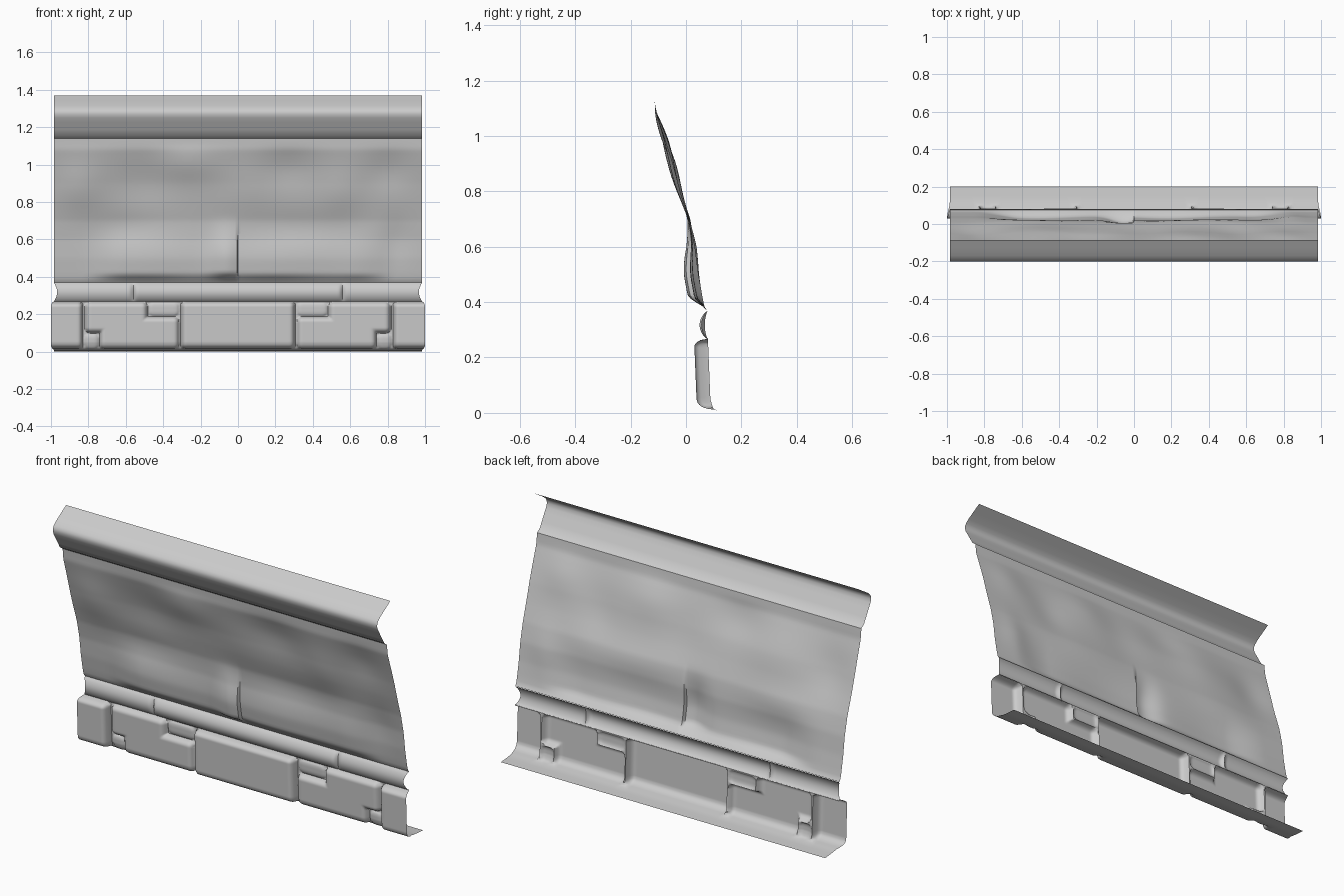
import bpy, bmesh
from math import exp, sqrt, sin, pi

if "Cube" in bpy.data.objects:
    bpy.data.objects.remove(bpy.data.objects["Cube"])

W = 0.985  # half width of the wall section


def lerp(table, t):
    """Piecewise linear lookup in a list of (t, value)."""
    if t <= table[0][0]:
        return table[0][1]
    for (a, va), (b, vb) in zip(table, table[1:]):
        if t <= b:
            return va + (vb - va) * (t - a) / (b - a)
    return table[-1][1]


def sheet(name, xs, rows, point):
    """Open grid surface facing the front; point(x, row) gives a position."""
    bm = bmesh.new()
    grid = [[bm.verts.new(point(x, r)) for x in xs] for r in rows]
    for lo, hi in zip(grid, grid[1:]):
        for i in range(len(xs) - 1):
            bm.faces.new((lo[i], lo[i + 1], hi[i + 1], hi[i]))
    me = bpy.data.meshes.new(name)
    bm.to_mesh(me)
    bm.free()
    ob = bpy.data.objects.new(name, me)
    bpy.context.collection.objects.link(ob)
    bpy.ops.object.select_all(action='DESELECT')
    ob.select_set(True)
    bpy.context.view_layer.objects.active = ob
    bpy.ops.object.shade_smooth_by_angle(angle=0.9)
    return ob


def span(a, b, n):
    return [a + (b - a) * i / n for i in range(n + 1)]


def smooth(a, b, t):
    t = max(0, min(1, (t - a) / (b - a)))
    return t * t * (3 - 2 * t)


# Cornice along the top
cornice = [(-0.115, 1.14), (-0.137, 1.155), (-0.155, 1.185), (-0.178, 1.225),
           (-0.193, 1.25), (-0.2, 1.27), (-0.198, 1.285), (-0.19, 1.298),
           (-0.17, 1.315), (-0.13, 1.34), (-0.085, 1.368)]
sheet("cornice", [-W, 0, W], cornice, lambda x, p: (x, p[0], p[1]))

# Leaning uneven plaster panel with a crack in the middle
lean = [(0.37, 0.075), (0.385, 0.066), (0.42, 0.058), (0.5, 0.043), (0.6, 0.03),
        (0.7, 0.008), (0.8, -0.022), (0.9, -0.05), (1.0, -0.082),
        (1.08, -0.108), (1.14, -0.115)]
# bumps: x, z, x radius, z radius, forward amount
bumps = [(-0.85, 0.88, 0.13, 0.13, 0.017), (-0.27, 1.0, 0.16, 0.09, 0.012),
         (0.27, 0.98, 0.16, 0.1, -0.014), (0.8, 0.97, 0.12, 0.1, -0.012),
         (-0.5, 0.9, 0.18, 0.14, -0.014), (0.55, 0.85, 0.12, 0.12, 0.012),
         (0.05, 0.85, 0.14, 0.14, 0.008), (-0.6, 0.66, 0.2, 0.08, -0.008),
         (0.35, 0.66, 0.25, 0.08, -0.008), (0.85, 0.6, 0.08, 0.12, -0.008)]


def plaster(x, z):
    f = sum(a * exp(-((x - bx) / rx) ** 2 - ((z - bz) / rz) ** 2)
            for bx, bz, rx, rz, a in bumps)
    # sagging belly near the bottom
    belly = smooth(0.372, 0.42, z) * (1 - smooth(0.47, 0.72, z))
    f += 0.024 * belly * (1 - smooth(0.6, 0.85, abs(x))) * (1 + 0.2 * sin(9 * x))
    # lifted lip left of the crack
    lip = smooth(0.372, 0.43, z) * (1 - smooth(0.5, 0.74, z))
    if x < -0.005:
        f += 0.03 * lip * exp(-((x + 0.06) / 0.08) ** 2)
    f *= smooth(0.37, 0.39, z) * (1 - smooth(1.05, 1.14, z))
    return (x, lerp(lean, z) - f, z)


sheet("plaster_panel", span(-W, 0, 60)[:-1] + [-0.006, 0] + span(0, W, 60)[1:],
      span(0.37, 1.14, 56), plaster)

# Rounded stone moulding in three lengths
JOINT = 0.56


def moulding(x, z):
    t = (z - 0.265) / 0.105
    d = min(abs(abs(x) - JOINT), 0.02) / 0.02
    depth = (0.03 if abs(x) < JOINT else 0.024) * (0.25 + 0.75 * sqrt(d))
    ends = 0.018 * sin(pi * t) * smooth(0.93, W, abs(x))
    return (x - ends * (1 if x > 0 else -1), 0.079 - depth * sin(pi * t) ** 0.7, z)


cols = span(-W, W, 250)
sheet("stone_moulding", cols, span(0.265, 0.37, 12), moulding)

# Foot course: stones given as x range, z range, forward amount; mirrored about x = 0
stones = [(-0.305, 0.305, 0.012, 0.268, 0.047), (0.315, 0.74, 0.012, 0.185, 0.034),
          (0.485, 0.815, 0.1, 0.265, 0.034), (0.315, 0.48, 0.19, 0.262, 0.01),
          (0.745, 0.82, 0.012, 0.095, 0.012), (0.828, 1.08, 0.012, 0.266, 0.05)]
recess = [(0.0, 0.2), (0.004, 0.15), (0.008, 0.115), (0.015, 0.098),
          (0.05, 0.088), (0.27, 0.079)]


def relief(x, z):
    best = 0
    for x0, x1, z0, z1, amount in stones:
        r = 0.028
        qx = abs(x - (x0 + x1) / 2) - (x1 - x0) / 2 + r
        qz = abs(z - (z0 + z1) / 2) - (z1 - z0) / 2 + r
        d = r - (sqrt(max(qx, 0) ** 2 + max(qz, 0) ** 2) + min(max(qx, qz), 0))
        if d > 0:
            best = max(best, amount * sqrt(1 - (1 - min(d / r, 1)) ** 2))
    return best


def stonework(x, z):
    h = relief(abs(x), z)
    out = 0.3 * h * smooth(0.94, W, abs(x))
    return (x + (out if x > 0 else -out), lerp(recess, z) - h, z)


sheet("foot_stones", cols, [0, 0.004, 0.008, 0.0121] + span(0.014, 0.268, 50), stonework)
